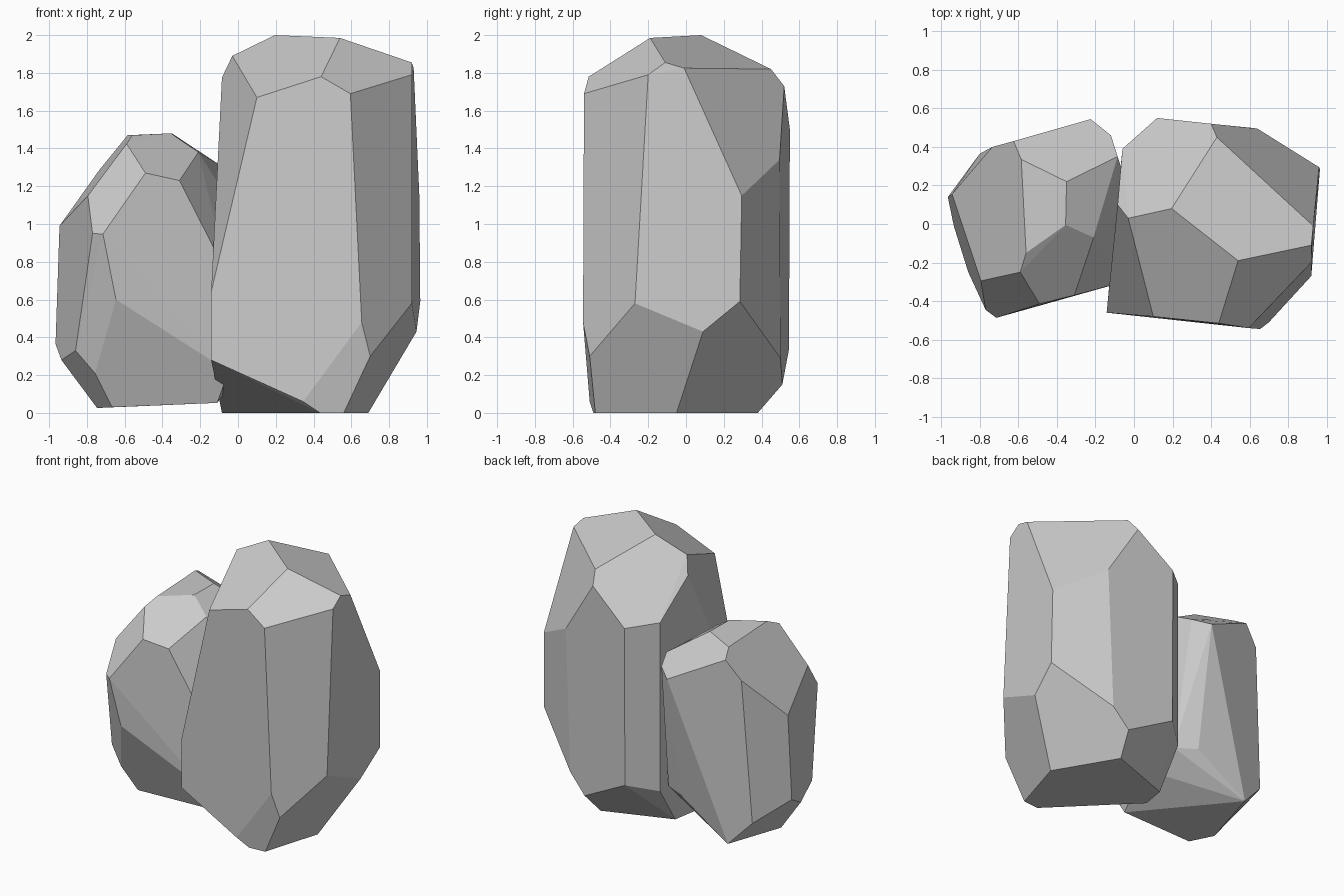
import bpy
import bmesh
import math

default_cube = bpy.data.objects.get("Cube")
if default_cube:
    bpy.data.objects.remove(default_cube, do_unlink=True)


def make_material(name, colour):
    material = bpy.data.materials.new(name)
    material.use_nodes = True
    material.diffuse_color = colour
    shader = next(n for n in material.node_tree.nodes if n.type == "BSDF_PRINCIPLED")
    shader.inputs["Base Color"].default_value = colour
    shader.inputs["Roughness"].default_value = 0.9
    return material


def make_rock(name, material, *corner_rings):
    """Wrap a faceted convex stone around rings of corners, then merge flat facets."""
    bm = bmesh.new()
    for ring in corner_rings:
        for corner in ring:
            bm.verts.new(corner)
    hull = bmesh.ops.convex_hull(bm, input=bm.verts[:])
    unused = {g for g in hull["geom_interior"] + hull["geom_unused"]
              if isinstance(g, bmesh.types.BMVert)}
    bmesh.ops.delete(bm, geom=list(unused), context="VERTS")
    bmesh.ops.dissolve_limit(bm, angle_limit=math.radians(4),
                             verts=bm.verts[:], edges=bm.edges[:])
    bmesh.ops.recalc_face_normals(bm, faces=bm.faces[:])
    mesh = bpy.data.meshes.new(name)
    bm.to_mesh(mesh)
    bm.free()
    mesh.materials.append(material)
    rock = bpy.data.objects.new(name, mesh)
    bpy.context.collection.objects.link(rock)
    return rock


stone = make_material("stone grey", (0.6, 0.6, 0.6, 1.0))

# Tall rock: crown, front and right shoulders, back shoulders, lower girth, base
tall_crown = [(.54, -.19, 1.985), (.195, .08, 2), (-.03, .03, 1.89), (-.085, .1, 1.775),
              (.92, -.11, 1.855), (.92, -.2, 1.79), (.93, -.01, 1.825), (.43, .45, 1.82)]
tall_shoulder = [(.1, -.48, 1.67), (.44, -.515, 1.78), (.595, -.54, 1.69), (.4, .52, 1.73),
                 (.96, .295, 1.15), (.64, .495, 1.34), (.12, .55, 1.5), (-.06, .39, 1.53)]
tall_girth = [(.92, -.27, .58), (.965, .285, .59), (.945, .09, .43), (.655, -.545, .48),
              (.7, -.51, .3), (-.142, -.46, .64), (-.142, -.46, .28),
              (.12, .545, .335), (-.06, .39, .28), (.6, .5, .29), (.475, .51, .15)]
tall_base = [(.56, -.48, 0), (.69, -.05, 0), (.345, -.51, .06), (.435, -.49, 0),
             (-.085, .03, 0), (-.055, .205, 0), (.435, .38, 0)]
make_rock("tall_rock", stone, tall_crown, tall_shoulder, tall_girth, tall_base)

# Short rock: leans against the tall one, its inner side buried in it
short_crown = [(-.35, .22, 1.48), (-.355, -.005, 1.48), (-.56, -.15, 1.47), (-.585, .335, 1.47),
               (-.59, -.25, 1.425), (-.625, .43, 1.42), (-.21, -.07, 1.38), (-.085, .35, 1.305)]
short_shoulder = [(-.31, -.37, 1.23), (-.49, -.415, 1.27), (-.795, -.295, 1.15),
                  (-.77, -.445, .95), (-.715, -.487, .947), (-.945, .155, .99),
                  (-.735, .4, 1.285), (-.225, .544, 1.215), (-.12, .46, 1.25)]
short_girth = [(-.966, .14, .365), (-.935, -.01, .28), (-.86, -.25, .33), (-.646, -.45, .6),
               (-.757, -.29, .21), (-.8, .365, .23), (-.23, .4, .31), (-.05, -.3, .72),
               (-.05, -.3, .22)]
short_base = [(-.746, -.05, .026), (-.667, -.22, .03), (-.63, .41, .05), (-.11, -.23, .053)]
short_buried = [(0, .1, 1.05), (0, .1, .2), (-.08, .32, .3)]
make_rock("short_rock", stone, short_crown, short_shoulder, short_girth, short_base, short_buried)
